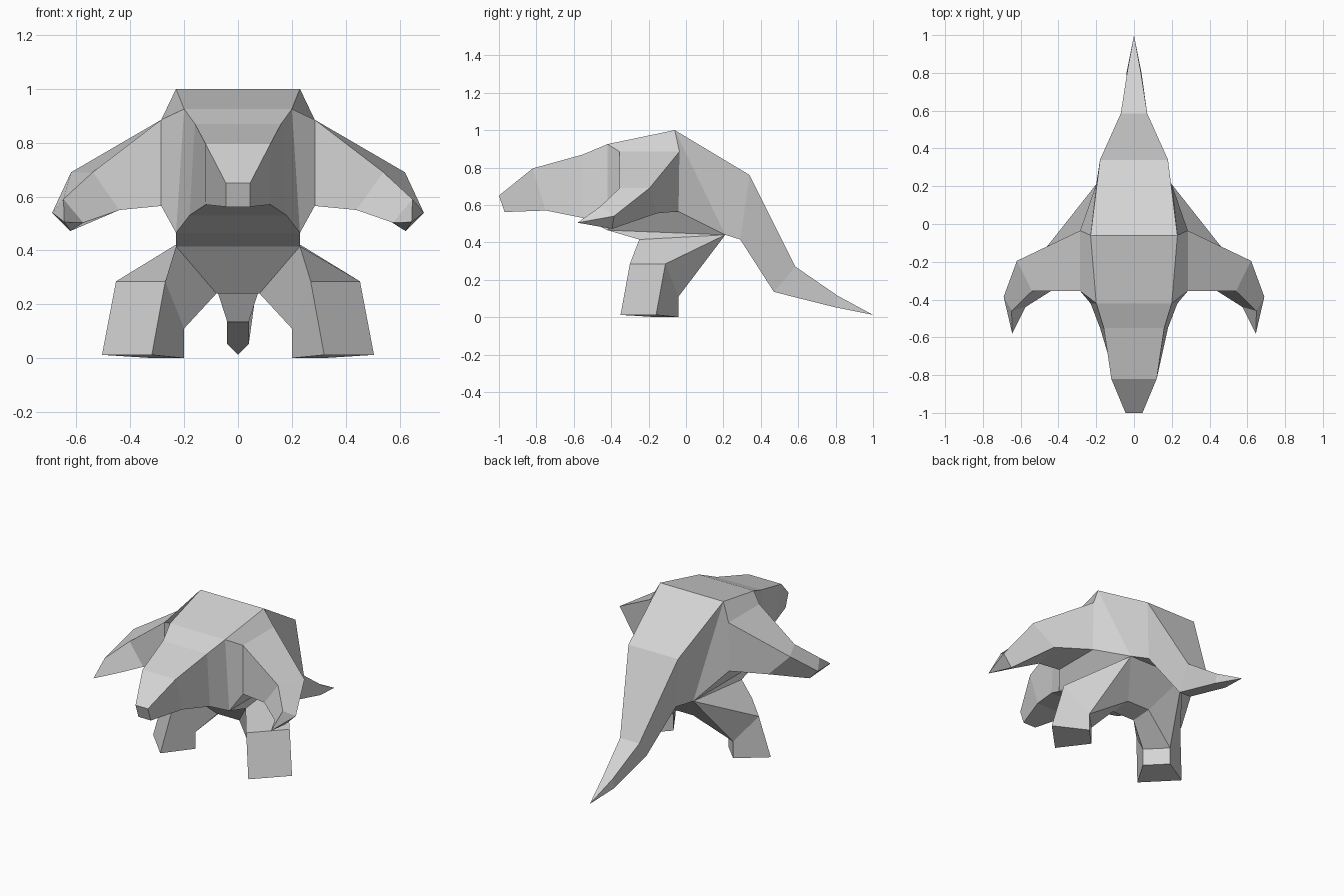
import bpy, bmesh

if "Cube" in bpy.data.objects:
    bpy.data.objects.remove(bpy.data.objects["Cube"])

hide = bpy.data.materials.new("stone_grey")
hide.diffuse_color = (0.66, 0.66, 0.66, 1)
hide.use_nodes = True
hide.node_tree.nodes["Principled BSDF"].inputs["Base Color"].default_value = hide.diffuse_color


def mirrored(p):
    return (-p[0], p[1], p[2])


def build(name, sides, spans=(), opened=()):
    """Sides are mirrored in x, spans are edges bridged across the middle.
    Opened faces only close the shape to find its outside, then are removed."""
    bm = bmesh.new()
    hole = bm.faces.layers.int.new("hole")

    def add(pts, mark):
        bm.faces.new([bm.verts.new(p) for p in pts])[hole] = mark

    for group, mark in ((sides, 0), (opened, 1)):
        for pts in group:
            add(pts, mark)
            add([mirrored(p) for p in reversed(pts)], mark)
    for a, b, keep in spans:
        add([a, b, mirrored(b), mirrored(a)], 0 if keep else 1)
    bmesh.ops.remove_doubles(bm, verts=bm.verts[:], dist=0.0005)
    bmesh.ops.recalc_face_normals(bm, faces=bm.faces[:])
    bmesh.ops.delete(bm, geom=[f for f in bm.faces if f[hole]], context='FACES')
    bm.faces.layers.int.remove(hole)
    me = bpy.data.meshes.new(name)
    bm.to_mesh(me)
    bm.free()
    me.materials.append(hide)
    bpy.context.collection.objects.link(bpy.data.objects.new(name, me))


# Body profile from snout to tail tip: upper and lower edge of the right side
top = [(.045, -1, .65), (.12, -.82, .795), (.16, -.55, .87), (.2, -.42, .925),
       (.23, -.06, 1), (.18, .34, .76), (.07, .585, .27), (.035, .81, .115), (0, 1, .012)]
low = [(.045, -.97, .562), (.12, -.75, .57), (.18, -.55, .53), (.23, -.42, .465),
       (.2, .21, .44), (.13, .29, .415), (.04, .47, .135), (.04, .80, .052), (0, 1, .012)]
chest_top, back_top = top[3], top[4]
chest_low, hip = low[3], low[4]

# Body: snout, head, back and tail; open at the shoulders and belly
sides, opened, spans = [], [], [(top[0], low[0], True)]
for i in range(8):
    quad = [top[i], top[i + 1], low[i + 1], low[i]]
    (opened if i == 3 else sides).append(quad)
    spans.append((top[i], top[i + 1], True))
    spans.append((low[i], low[i + 1], i != 3))
build("body", sides, spans, opened)

# Belly between the legs
groin, crotch_f, crotch_r = (.23, -.25, .415), (.08, -.1, .24), (.08, .04, .25)
build("belly", [[chest_low, groin, hip]],
      [(chest_low, groin, True), (groin, crotch_f, True), (crotch_f, crotch_r, True),
       (crotch_r, hip, True), (chest_low, hip, False)],
      [[groin, crotch_f, crotch_r, hip]])

# Arms: shoulder, elbow and wrist rings, ending in a claw
sh_ft, sh_fb = (.285, -.355, .885), (.285, -.355, .565)
sh_rt, sh_rb = (.285, -.035, .885), (.285, -.04, .565)
el_ft, el_fb = (.54, -.355, .69), (.44, -.355, .55)
el_rt, el_rb = (.62, -.195, .69), (.49, -.155, .555)
wr_top, wr_out = (.648, -.46, .59), (.69, -.385, .54)
wr_low, wr_in = (.622, -.395, .472), (.575, -.44, .503)
claw = (.645, -.58, .505)
build("arms", [
    [chest_top, chest_low, sh_fb, sh_ft], [chest_top, back_top, sh_rt, sh_ft],
    [back_top, hip, sh_rb, sh_rt], [chest_low, sh_fb, sh_rb, hip],
    [sh_ft, sh_fb, el_fb, el_ft], [sh_ft, sh_rt, el_rt, el_ft],
    [sh_rt, sh_rb, el_rb, el_rt], [sh_fb, sh_rb, el_rb, el_fb],
    [el_ft, el_fb, wr_in, wr_top], [el_ft, el_rt, wr_out, wr_top],
    [el_rt, el_rb, wr_low, wr_out], [el_rb, el_fb, wr_in, wr_low],
    [wr_top, wr_out, claw], [wr_out, wr_low, claw],
    [wr_low, wr_in, claw], [wr_in, wr_top, claw]],
    opened=[[chest_top, chest_low, hip, back_top]])

# Legs: knee ring and a tapered foot turned outwards
knee_f, knee_o = (.27, -.30, .285), (.453, -.11, .285)
knee_i, knee_b = (.2, -.156, .11), (.314, -.04, .11)
foot_f, foot_o = (.32, -.35, .012), (.505, -.16, .012)
foot_i, foot_b = (.2, -.156, 0), (.314, -.04, 0)
build("legs", [
    [groin, knee_f, knee_o, hip], [groin, knee_f, knee_i, crotch_f],
    [knee_f, foot_f, foot_i, knee_i], [knee_f, knee_o, foot_o, foot_f],
    [knee_o, hip, knee_b], [knee_o, knee_b, foot_b, foot_o],
    [knee_i, knee_b, foot_b, foot_i], [crotch_f, knee_i, knee_b, crotch_r],
    [crotch_r, knee_b, hip], [foot_f, foot_o, foot_b, foot_i]],
    opened=[[groin, crotch_f, crotch_r, hip]])
